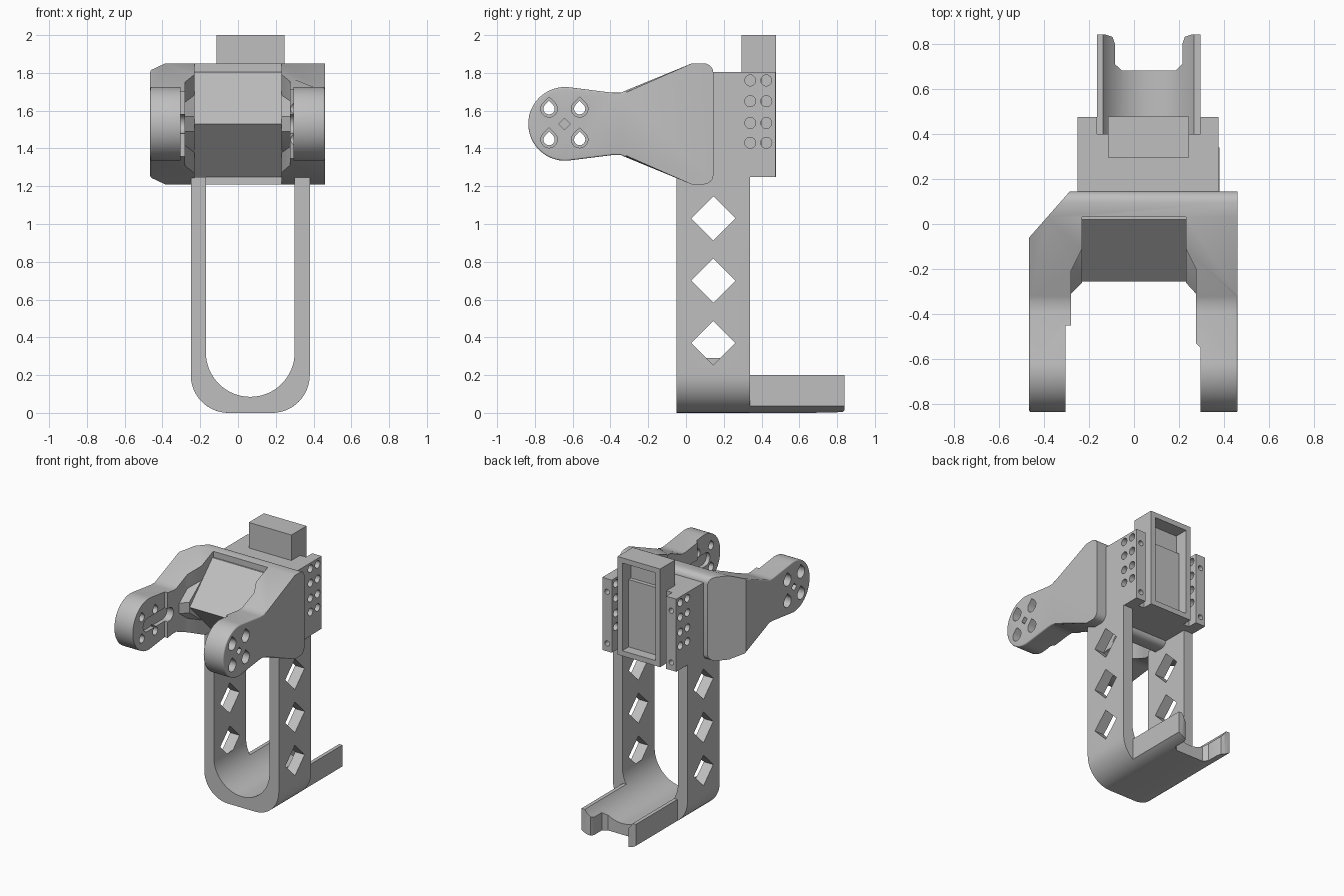
import bpy, bmesh, math

if "Cube" in bpy.data.objects:
    bpy.data.objects.remove(bpy.data.objects["Cube"], do_unlink=True)

grey = bpy.data.materials.new("plain grey")
grey.use_nodes = True
grey.diffuse_color = (0.52, 0.52, 0.52, 1)
grey.node_tree.nodes["Principled BSDF"].inputs["Base Color"].default_value = grey.diffuse_color


def arc(cx, cy, r, start, end, n=12):
    angles = [math.radians(start + (end - start) * i / n) for i in range(n + 1)]
    return [(cx + r * math.cos(a), cy + r * math.sin(a)) for a in angles]


def rect(u0, u1, v0, v1):
    return [(u0, v0), (u1, v0), (u1, v1), (u0, v1)]


def prism(name, outline, axis, lo, hi, round_rule=None):
    """Extrude an outline along an axis, optionally rounding chosen cap edges."""
    place = {"x": lambda u, v, t: (t, u, v),
             "y": lambda u, v, t: (u, t, v),
             "z": lambda u, v, t: (u, v, t)}[axis]
    bm = bmesh.new()
    a = [bm.verts.new(place(u, v, lo)) for u, v in outline]
    b = [bm.verts.new(place(u, v, hi)) for u, v in outline]
    bm.faces.new(a)
    bm.faces.new(b)
    for i in range(len(a)):
        j = (i + 1) % len(a)
        bm.faces.new((a[i], a[j], b[j], b[i]))
    bmesh.ops.recalc_face_normals(bm, faces=bm.faces)
    if round_rule:
        edges = [e for e in bm.edges if round_rule(e.verts[0].co, e.verts[1].co)]
        bmesh.ops.bevel(bm, geom=edges, offset=0.045, segments=4, profile=0.5,
                        affect="EDGES", clamp_overlap=True)
    mesh = bpy.data.meshes.new(name)
    bm.to_mesh(mesh)
    bm.free()
    mesh.materials.append(grey)
    obj = bpy.data.objects.new(name, mesh)
    bpy.context.collection.objects.link(obj)
    return obj


def boolean(obj, tool, operation="DIFFERENCE"):
    tool.hide_render = True
    mod = obj.modifiers.new("cut", "BOOLEAN")
    mod.operation, mod.solver, mod.object = operation, "EXACT", tool
    bpy.context.view_layer.objects.active = obj
    bpy.ops.object.modifier_apply(modifier=mod.name)
    bpy.data.objects.remove(tool, do_unlink=True)


def cut(obj, outline, axis, lo, hi):
    boolean(obj, prism("cutter", outline, axis, lo, hi))


def finish(obj):
    bpy.ops.object.select_all(action="DESELECT")
    obj.select_set(True)
    bpy.context.view_layer.objects.active = obj
    bpy.ops.object.shade_smooth_by_angle(angle=math.radians(30))


# Hanging loop: U-shaped strap with diamond windows in both legs
mid = 0.065
strap = prism("strap_loop",
              [(-0.25, 1.25)] + arc(-0.05, 0.2, 0.2, 180, 270) + arc(0.18, 0.2, 0.2, 270, 360)
              + [(0.38, 1.25), (0.3, 1.25)] + arc(mid, 0.32, 0.235, 0, -180, 32) + [(-0.17, 1.25)],
              "y", -0.05, 0.34)
for z in (1.03, 0.7, 0.37):
    for lo, hi in ((-0.3, -0.168), (0.298, 0.42)):
        cut(strap, arc(0.145, z, 0.117, 0, 270, 3), "x", lo, hi)
finish(strap)

# Tongue: trough that continues the bottom of the loop backwards
half = 0.23
dip = math.degrees(math.asin(0.12 / 0.235))
tongue = prism("tongue",
               [(mid - half, 0.2)] + arc(-0.05, 0.2, 0.2, 235, 270, 6)
               + arc(0.18, 0.2, 0.2, 270, 305, 6) + [(mid + half, 0.2)]
               + arc(mid, 0.32, 0.235, -dip, dip - 180, 24),
               "y", 0.335, 0.84)
notch = [(0.22, 0.9), (0.19, 0.84), (0.16, 0.83), (0.15, 0.8), (0.15, 0.71), (0.118, 0.68)]
cut(tongue, [(mid + x, y) for x, y in notch] + [(mid - x, y) for x, y in reversed(notch)],
    "z", -0.1, 0.4)
finish(tongue)

# Fork bracket: side silhouette intersected with its plan outline
c = 1.53
upper = arc(0.095, 1.8, 0.05, 0, 90, 6) + [(0.03, 1.85), (-0.32, 1.706), (-0.345, 1.695), (-0.39, 1.695)]
upper += arc(-0.64, c, 0.195, 83, 180, 18)
lower = [(y, 2 * c - z) for y, z in reversed(upper[:-1])]


def rounded_edge(p, q):
    if abs(p.x - q.x) > 0.001:
        return False
    return max(p.y, q.y) < (-0.3 if p.x > 0 else 0.04)


fork = prism("fork_bracket", upper + lower, "x", -0.465, 0.46, rounded_edge)
plan = [(-0.6, -0.9), (-0.305, -0.9), (-0.305, -0.45), (-0.28, -0.45), (-0.28, -0.21),
        (-0.23, -0.11), (-0.23, 0.03), (0.23, 0.03), (0.23, -0.11), (0.275, -0.2),
        (0.275, -0.53), (0.295, -0.55), (0.295, -0.9), (0.6, -0.9), (0.6, 0.3),
        (-0.26, 0.3), (-0.26, 0.17), (-0.28, 0.15), (-0.465, -0.06), (-0.6, -0.21)]
boolean(fork, prism("plan", plan, "z", 1, 2), "INTERSECT")

# Screw holes with counterbores, centre pins and horn slots in the two arm ends
for side, outer, inner in ((-1, 0.465, 0.305), (1, 0.46, 0.295)):
    def span(a, b):
        return sorted((side * a, side * b))
    for y in (-0.725, -0.563):
        for z in (1.61, 1.447):
            drop = arc(y, z, 0.03, 135, 405, 12) + [(y, z + 0.043)]
            cut(fork, drop, "x", *span(0.2, 0.6))
            wide = arc(y, z, 0.044, 135, 405, 16) + [(y, z + 0.062)]
            cut(fork, wide, "x", *span(inner + 0.06, 0.6))
    cut(fork, arc(-0.643, c, 0.03, 0, 270, 3), "x", *span(inner + 0.05, 0.6))
    slot = arc(-0.66, c, 0.05, 90, 270, 10) + arc(-0.43, c, 0.05, -90, 90, 10)
    cut(fork, slot, "x", *span(0.2, inner + 0.03))
finish(fork)

# Wedge-shaped middle and the gussets joining it to the arms
finish(prism("middle_wedge", [(0.1, 1.805), (0.02, 1.805), (-0.255, c), (0.02, 1.25), (0.1, 1.25)],
             "x", -0.232, 0.232))
for name, x0, x1 in (("right_gusset", -0.29, -0.23), ("left_gusset", 0.23, 0.285)):
    gusset = prism(name, [(0.05, 1.79), (-0.08, 1.75), (-0.32, c + 0.04),
                          (-0.32, c - 0.04), (-0.08, 1.31), (0.05, 1.27)], "x", x0, x1)
    for v in gusset.data.vertices:
        if abs(v.co.x) < 0.24 and v.co.y < 0:
            v.co.y += 0.06
    finish(gusset)

# Rear mounting block with two side wings
block = prism("rear_block", rect(-0.25, 0.375, 0.14, 0.475), "z", 1.25, 1.805)
cut(block, rect(-0.165, 0.295, 0.4, 0.6), "z", 1, 2.1)
for z in (1.76, 1.65, 1.535, 1.43):
    for y in (0.34, 0.425):
        for lo, hi in ((-0.3, -0.15), (0.28, 0.42)):
            cut(block, arc(y, z, 0.029, 0, 345, 23), "x", lo, hi)
for x in (-0.208, 0.335):
    for z in (1.705, 1.31):
        cut(block, arc(x, z, 0.02, 0, 337.5, 15), "y", 0.42, 0.6)
finish(block)

# Tall centre housing, hollowed from the back
housing = prism("rear_housing", rect(-0.115, 0.245, 0.295, 0.477), "z", 1.25, 2.0)
cut(housing, rect(-0.075, 0.205, 1.29, 1.96), "y", 0.37, 0.6)
finish(housing)
